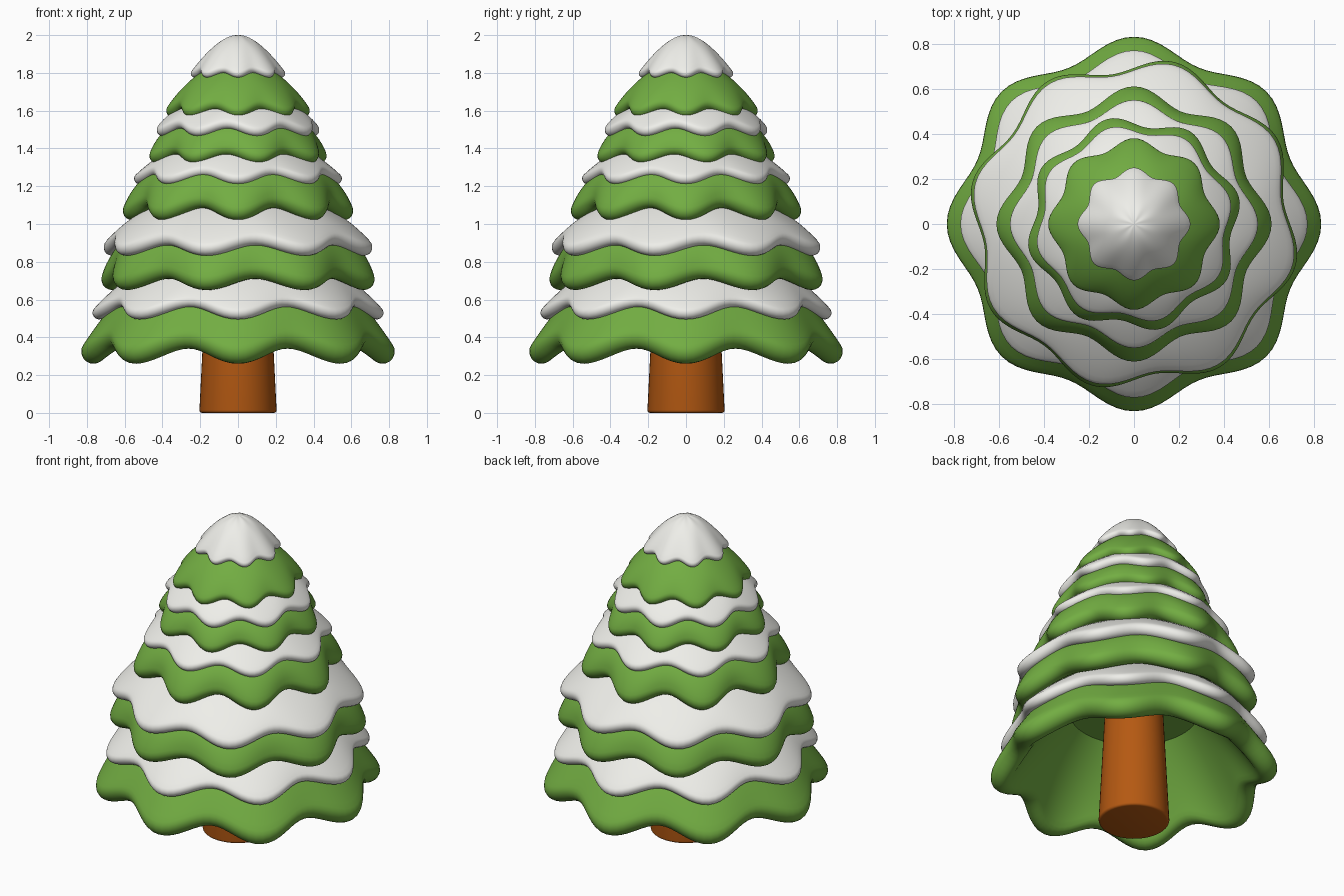
import bpy, bmesh, math
from mathutils import Vector

if "Cube" in bpy.data.objects:
    bpy.data.objects.remove(bpy.data.objects["Cube"])

SEG, LOBES = 128, 8


def material(name, rgb):
    m = bpy.data.materials.new(name)
    m.diffuse_color = (*rgb, 1)
    m.use_nodes = True
    m.node_tree.nodes["Principled BSDF"].inputs["Base Color"].default_value = m.diffuse_color
    return m


GREEN = material("needles", (0.17, 0.42, 0.055))
SNOW = material("snow", (0.86, 0.86, 0.82))
BARK = material("bark", (0.46, 0.10, 0.006))


def finish(name, bm, mat):
    bmesh.ops.remove_doubles(bm, verts=bm.verts, dist=1e-4)
    bmesh.ops.recalc_face_normals(bm, faces=bm.faces)
    me = bpy.data.meshes.new(name)
    bm.to_mesh(me)
    bm.free()
    me.materials.append(mat)
    ob = bpy.data.objects.new(name, me)
    bpy.context.collection.objects.link(ob)
    bpy.ops.object.select_all(action='DESELECT')
    ob.select_set(True)
    bpy.context.view_layer.objects.active = ob
    bpy.ops.object.shade_smooth_by_angle(angle=math.radians(40))
    return ob


def skirt_profile(p0, p1, p2, half, n=14, cap=10):
    """Thick curved section with a round lip: list of (radius, z, lobe weight)."""
    p0, p1, p2 = Vector(p0), Vector(p1), Vector(p2)
    outer, inner = [], []
    for i in range(n + 1):
        t = i / n
        c = p0 * (1 - t) ** 2 + p1 * 2 * t * (1 - t) + p2 * t * t
        d = ((p1 - p0) * (1 - t) + (p2 - p1) * t).normalized()
        nrm = Vector((-d.y, d.x))
        w = t ** 1.3
        outer.append((*(c + nrm * half), w))
        inner.append((*(c - nrm * half), w))
    lip = []
    for i in range(1, cap):
        a = math.pi * i / cap
        lip.append((*(p2 + nrm * half * math.cos(a) + d * half * math.sin(a)), 1))
    return outer + lip + inner[::-1]


def skirt(name, mat, p0, p1, p2, half, amp_r, amp_z, turn):
    bm = bmesh.new()
    prof = skirt_profile(p0, p1, p2, half)
    rings = []
    for r, z, w in prof:
        ring = []
        for s in range(SEG):
            a = 2 * math.pi * s / SEG
            dip = w * (1 - math.cos(LOBES * (a - math.radians(turn)))) / 2
            rr = max(r - amp_r * dip, 0)
            ring.append(bm.verts.new((rr * math.cos(a), rr * math.sin(a), z + amp_z * dip)))
        rings.append(ring)
    for A, B in zip(rings, rings[1:]):
        for s in range(SEG):
            k = (s + 1) % SEG
            bm.faces.new((A[s], A[k], B[k], B[s]))
    # flat top and ceiling, unless the section already closes on the axis
    if p0[0] > 0.01:
        bm.faces.new(rings[0])
        bm.faces.new(rings[-1])
    return finish(name, bm, mat)


# branch and snow layers, bottom to top: centre curve, half thickness, lobes, turn
LAYERS = [
    ("branches_1", GREEN, (.42, .77), (.62, .54), (.765, .325), .065, .08, .08, 0),
    ("snow_1", SNOW, (.35, .83), (.59, .69), (.735, .53), .035, .08, .065, 0),
    ("branches_2", GREEN, (.35, 1.02), (.62, .90), (.685, .705), .055, .07, .06, -14),
    ("snow_2", SNOW, (.30, 1.14), (.55, 1.01), (.687, .872), .04, .065, .055, -14),
    ("branches_3", GREEN, (.28, 1.34), (.50, 1.23), (.56, 1.07), .05, .07, .065, 0),
    ("snow_3", SNOW, (.25, 1.43), (.42, 1.335), (.52, 1.24), .03, .055, .045, 0),
    ("branches_4", GREEN, (.22, 1.56), (.39, 1.48), (.44, 1.36), .04, .05, .045, 14),
    ("snow_4", SNOW, (.18, 1.66), (.33, 1.58), (.41, 1.495), .03, .04, .04, 14),
    ("branches_5", GREEN, (.10, 1.83), (.265, 1.725), (.345, 1.60), .035, .04, .04, 0),
    ("snow_cap", SNOW, (0, 1.978), (.09, 1.978), (.228, 1.797), .022, .03, .025, 0),
]
for layer in LAYERS:
    skirt(*layer)

# tapered trunk with a softened foot
bm = bmesh.new()
bmesh.ops.create_cone(bm, cap_ends=True, segments=48, radius1=.205, radius2=.165, depth=.8)
bmesh.ops.translate(bm, verts=bm.verts, vec=(0, 0, .4))
foot = [e for e in bm.edges if all(v.co.z < .01 for v in e.verts)]
bmesh.ops.bevel(bm, geom=foot, offset=.015, segments=3, profile=.5, affect='EDGES')
finish("trunk", bm, BARK)
